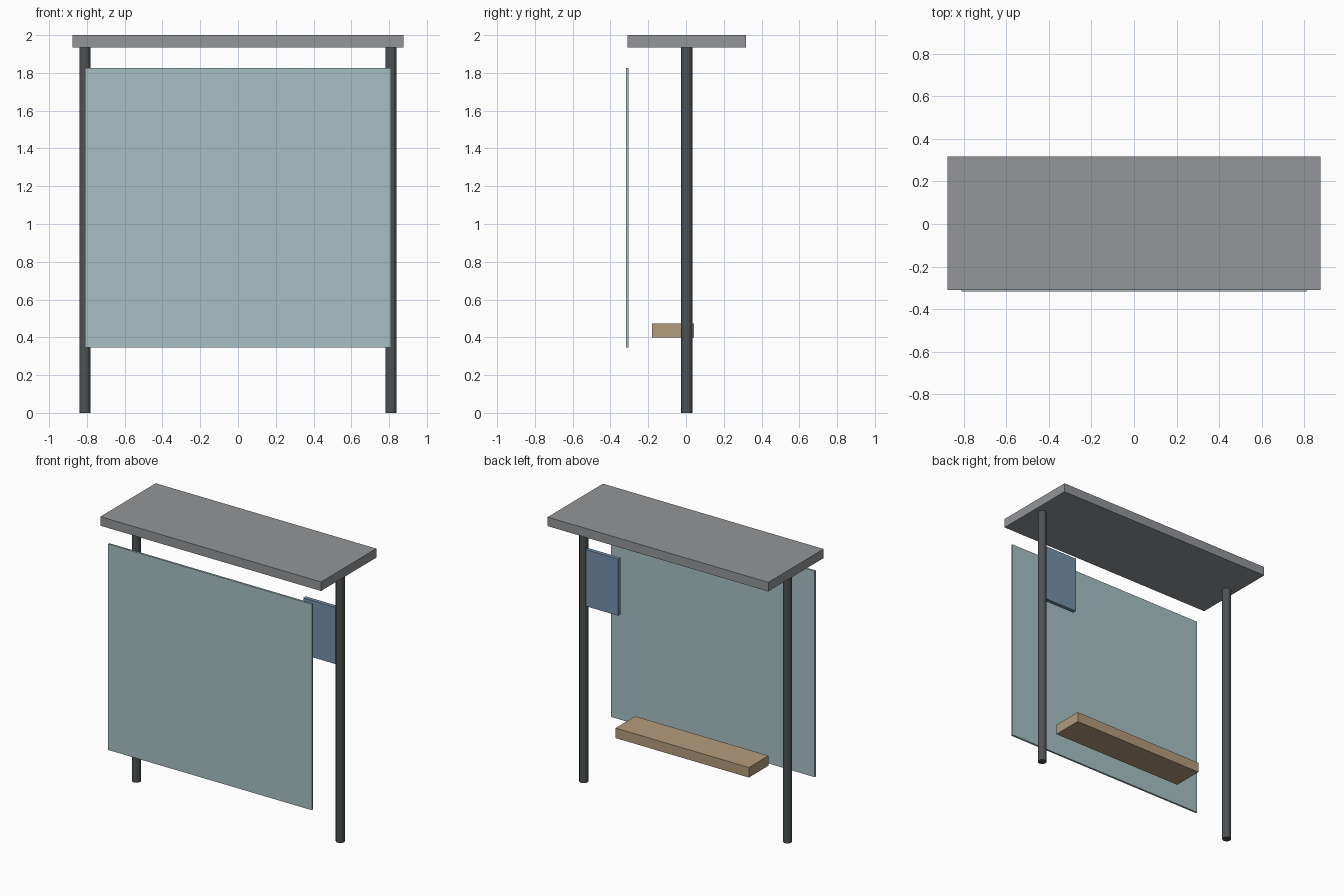
import bpy

cube = bpy.data.objects.get("Cube")
if cube:
    bpy.data.objects.remove(cube, do_unlink=True)


def material(name, rgb):
    mat = bpy.data.materials.new(name)
    mat.use_nodes = True
    mat.diffuse_color = (*rgb, 1)
    mat.node_tree.nodes["Principled BSDF"].inputs["Base Color"].default_value = (*rgb, 1)
    return mat


roof_grey = material("roof grey", (0.29, 0.30, 0.315))
post_grey = material("dark post grey", (0.075, 0.085, 0.09))
glass_blue = material("pale glass blue", (0.39, 0.53, 0.555))
wood = material("light wood", (0.45, 0.33, 0.205))
sign_blue = material("sign blue", (0.18, 0.285, 0.40))


def box(name, xs, ys, zs, mat):
    """Box spanning the given (min, max) range on each axis."""
    ranges = (xs, ys, zs)
    bpy.ops.mesh.primitive_cube_add(size=1, location=[(a + b) / 2 for a, b in ranges])
    obj = bpy.context.object
    obj.name = name
    obj.scale = [b - a for a, b in ranges]
    bpy.ops.object.transform_apply(location=False, rotation=False, scale=True)
    obj.data.materials.append(mat)
    return obj


def post(name, x, y, height):
    bpy.ops.mesh.primitive_cylinder_add(vertices=12, radius=0.03, depth=height,
                                        location=(x, y, height / 2))
    obj = bpy.context.object
    obj.name = name
    obj.data.materials.append(post_grey)
    return obj


# Flat roof slab on two posts
box("roof", (-0.877, 0.877), (-0.31, 0.318), (1.935, 2.0), roof_grey)
for side, x in (("left", 0.81), ("right", -0.81)):
    post(side + "_post", x, 0.004, 1.936)

# Glass screen along the front edge
box("glass_panel", (-0.81, 0.81), (-0.318, -0.304), (0.345, 1.825), glass_blue)

# Bench plank
box("bench", (-0.53, 0.53), (-0.18, 0.043), (0.40, 0.472), wood)

# Sign fixed to the left post
box("sign", (0.526, 0.79), (-0.01, 0.018), (1.27, 1.677), sign_blue)
